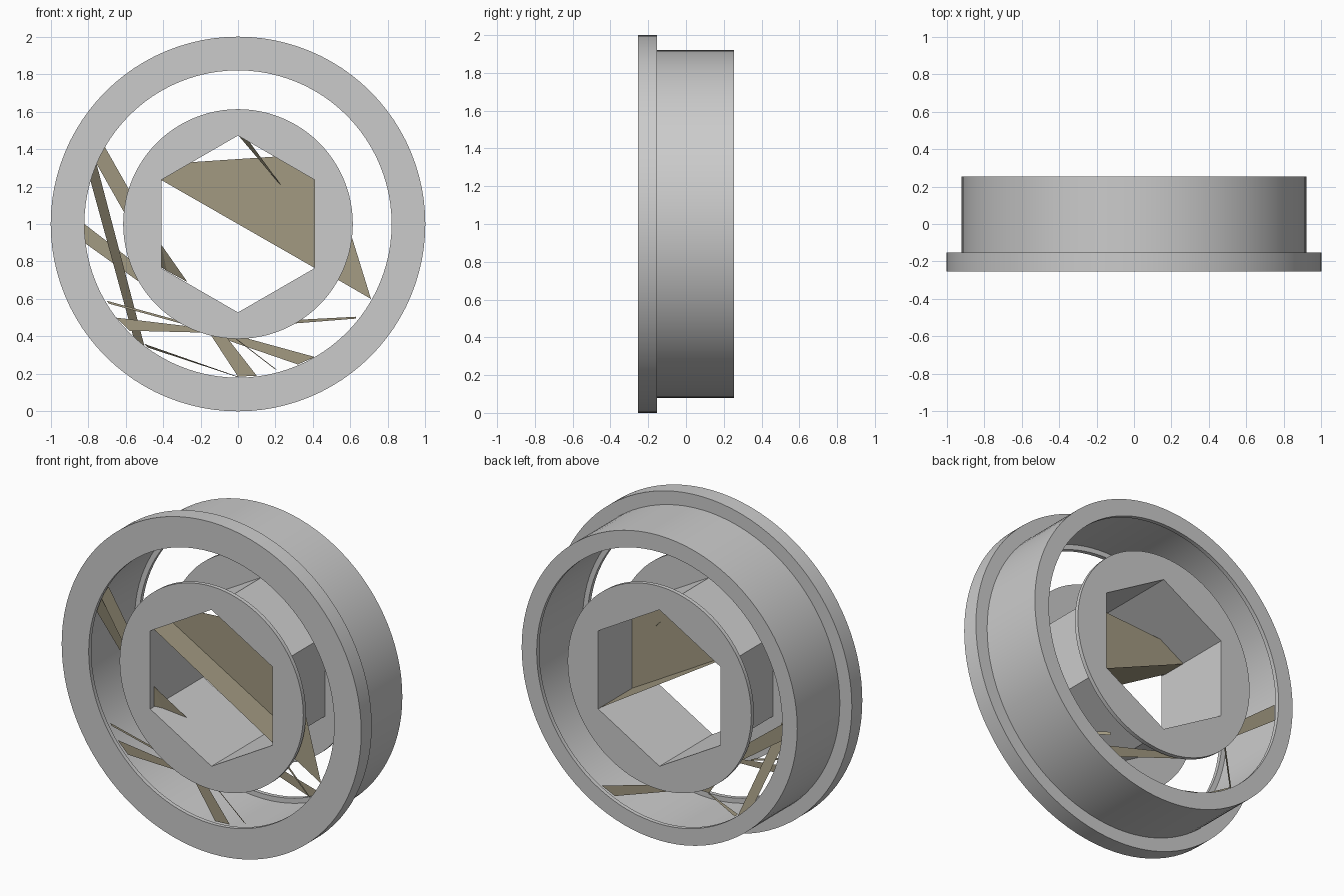
import bpy, math

if "Cube" in bpy.data.objects:
    bpy.data.objects.remove(bpy.data.objects["Cube"])

N = 96  # segments round the wheel


def finish(name, verts, faces, mat=None, smooth=True):
    me = bpy.data.meshes.new(name)
    me.from_pydata(verts, [], faces)
    me.update()
    ob = bpy.data.objects.new(name, me)
    bpy.context.collection.objects.link(ob)
    if mat:
        me.materials.append(mat)
    if smooth:
        bpy.ops.object.select_all(action='DESELECT')
        ob.select_set(True)
        bpy.context.view_layer.objects.active = ob
        bpy.ops.object.shade_smooth_by_angle(angle=math.radians(30))
    return ob


def radius(r, hexed, a):
    """Circle radius, or hexagon radius with a corner at the top."""
    if not hexed:
        return r
    t = (a - math.pi / 2) % (math.pi / 3) - math.pi / 6
    return r * math.cos(math.pi / 6) / math.cos(t)


def lathe(name, profile):
    """Turn a closed (radius, y, hexagonal) profile round the y axle."""
    verts, faces, m = [], [], len(profile)
    for i in range(N):
        a = math.pi / 2 + 2 * math.pi * i / N
        for r, y, hexed in profile:
            q = radius(r, hexed, a)
            verts.append((q * math.cos(a), y, 1 + q * math.sin(a)))
    for i in range(N):
        for j in range(m):
            k, i2 = (j + 1) % m, (i + 1) % N
            faces.append((i * m + j, i * m + k, i2 * m + k, i2 * m + j))
    return finish(name, verts, faces)


# Rim: flange in front, narrower tread behind, shallow channel inside
rim = [(.82, -.253), (1, -.253), (1, -.153), (.92, -.153), (.92, .253),
       (.82, .253), (.82, .228), (.85, .228), (.85, -.228), (.82, -.228)]
lathe("rim", [(r, y, False) for r, y in rim])

# Hub: hexagonal tube with a round plate at each end
lathe("hub", [(.472, -.253, True), (.613, -.253, False), (.613, -.228, False),
              (.485, -.228, True), (.485, .228, True), (.613, .228, False),
              (.613, .253, False), (.472, .253, True)])

tan = bpy.data.materials.new("tan")
tan.diffuse_color = (.36, .32, .22, 1)
tan.use_nodes = True
tan.node_tree.nodes["Principled BSDF"].inputs["Base Color"].default_value = tan.diffuse_color

# Web slivers: two x,z points at the rim end, one at the far end,
# far-end width ratio, then y at the rim end and at the far end
slivers = [
    (-.71, 1.41, -.76, 1.33, -.50, 1.04, 1, -.22, -.2),
    (-.76, 1.34, -.79, 1.24, -.50, .35, .8, -.22, .22),
    (-.82, 1.0, -.82, .90, -.47, .73, .8, .22, .2),
    (-.65, .50, -.58, .43, -.15, .44, .3, -.22, -.22),
    (-.70, .59, -.69, .575, -.30, .48, 1, -.22, -.2),
    (-.50, .36, -.48, .34, 0, .185, .2, .22, -.22),
    (0, .185, .10, .19, -.16, .43, .7, -.22, -.22),
    (.41, .29, .32, .25, -.10, .43, .5, .22, .22),
    (.21, .22, .19, .23, -.05, .42, 1, -.22, -.2),
    (.63, .505, .63, .495, .25, .485, 2, -.22, .1),
    (.71, .60, .52, .71, .58, 1.02, 0, -.22, -.2),
]
verts, faces = [], []
for x1, z1, x2, z2, x3, z3, w, y1, y2 in slivers:
    n = len(verts)
    verts += [(x1, y1, z1), (x2, y1, z2),
              (x3 + w * (x2 - x1), y2, z3 + w * (z2 - z1)), (x3, y2, z3)]
    faces.append((n, n + 1, n + 2, n + 3) if w else (n, n + 1, n + 3))
finish("web_slivers", verts, faces, tan, False)

# Folded sheet across the bore, plus small scraps at its corners
finish("bore_sheet", [
    (-.41, -.22, 1.235), (.41, -.24, .765), (.41, -.07, .765), (-.41, -.07, 1.235),
    (.41, -.07, 1.24), (.2, -.07, 1.36), (-.25, -.07, 1.33), (.41, .24, .765),
    (0, -.22, 1.475), (.06, -.22, 1.44), (.25, -.05, 1.18),
    (-.41, -.22, .89), (-.41, -.22, .77), (-.38, -.18, .75), (-.27, -.1, .69)],
    [(3, 2, 1, 0), (3, 2, 4), (3, 4, 5), (3, 5, 6), (3, 7, 2),
     (8, 9, 10), (11, 13, 14), (11, 12, 13)],
    tan, False)
